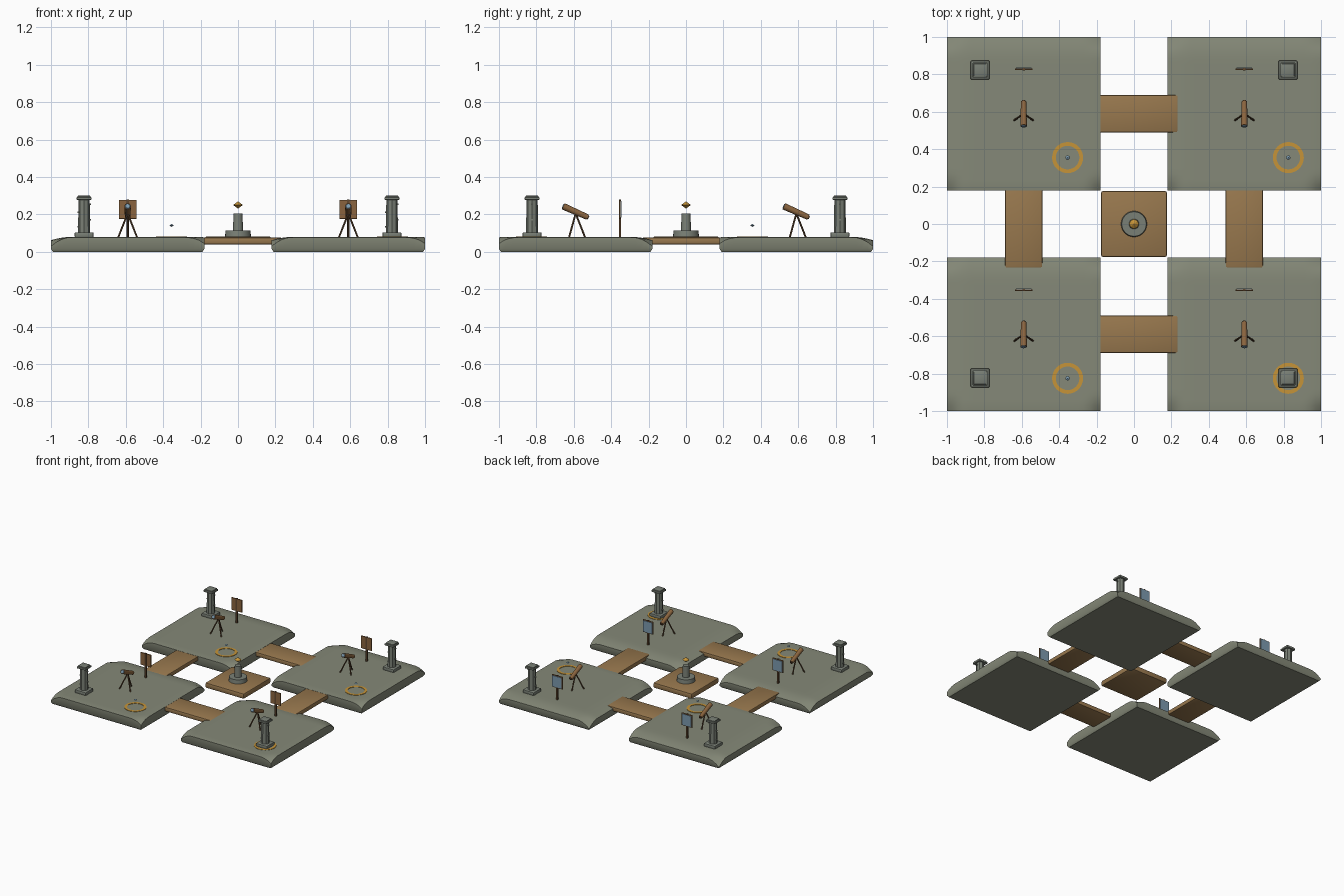
import bpy, bmesh, math
from mathutils import Vector, Matrix

if "Cube" in bpy.data.objects:
    bpy.data.objects.remove(bpy.data.objects["Cube"])


def srgb(r, g, b):
    f = lambda c: ((c / 255 + 0.055) / 1.055) ** 2.4 if c > 10 else c / 3294
    return (f(r), f(g), f(b), 1)


def mat(name, *c):
    m = bpy.data.materials.new(name)
    m.diffuse_color = srgb(*c)
    m.use_nodes = True
    m.node_tree.nodes["Principled BSDF"].inputs["Base Color"].default_value = m.diffuse_color
    return m


STONE = mat("moss stone", 133, 137, 120)
GREY = mat("grey stone", 122, 128, 118)
PLANK = mat("plank wood", 152, 120, 78)
WOOD = mat("brown wood", 138, 100, 62)
DARK = mat("dark wood", 98, 72, 48)
GOLD = mat("gold", 198, 148, 56)
GLASS = mat("blue glass", 125, 155, 175)


def finish(name, bm, *mats, smooth=35):
    bmesh.ops.recalc_face_normals(bm, faces=bm.faces)
    me = bpy.data.meshes.new(name)
    bm.to_mesh(me)
    bm.free()
    for m in mats:
        me.materials.append(m)
    ob = bpy.data.objects.new(name, me)
    bpy.context.collection.objects.link(ob)
    if smooth:
        bpy.context.view_layer.objects.active = ob
        ob.select_set(True)
        bpy.ops.object.shade_smooth_by_angle(angle=math.radians(smooth))
        ob.select_set(False)
    return ob


def box(name, c, s, m, bevel=0.0, seg=2):
    bm = bmesh.new()
    bmesh.ops.create_cube(bm, size=1, matrix=Matrix.Translation(c) @ Matrix.Diagonal((*s, 1)))
    if bevel:
        bmesh.ops.bevel(bm, geom=bm.edges[:], offset=bevel, segments=seg, profile=0.5, affect='EDGES')
    return finish(name, bm, m)


def rod(name, a, b, r1, m, r2=None, n=10):
    a, b = Vector(a), Vector(b)
    d = b - a
    bm = bmesh.new()
    M = Matrix.Translation((a + b) / 2) @ d.to_track_quat('Z', 'Y').to_matrix().to_4x4()
    bmesh.ops.create_cone(bm, cap_ends=True, segments=n, radius1=r1,
                          radius2=r1 if r2 is None else r2, depth=d.length, matrix=M)
    return finish(name, bm, m)


def gem(name, c, r, h, m, n=8):
    bm = bmesh.new()
    bmesh.ops.create_uvsphere(bm, u_segments=n, v_segments=2, radius=1,
                              matrix=Matrix.Translation(c) @ Matrix.Diagonal((r, r, h, 1)))
    return finish(name, bm, m, smooth=0)


# worn stone slab: top dips towards its edges and corners
def slab(cx, cy, h=0.41):
    bm = bmesh.new()
    bmesh.ops.create_grid(bm, x_segments=28, y_segments=28, size=h)
    dip = lambda d, amount, w: amount * max(0, 1 - d / w) ** 2
    for v in bm.verts:
        x, y = v.co.x, v.co.y
        z = 0.08 - dip(x + h, 0.018, 0.12) - dip(h - y, 0.018, 0.12)
        z -= dip(h - x, 0.003, 0.03) + dip(y + h, 0.003, 0.03)
        corner = math.hypot(h - abs(x), h - abs(y))
        v.co.z = z - dip(corner, 0.03, 0.1)
    rim = [e for e in bm.edges if e.is_boundary]
    for z, k in ((0.015, 1), (0, 0.975)):
        ext = bmesh.ops.extrude_edge_only(bm, edges=rim)["geom"]
        for v in ext:
            if isinstance(v, bmesh.types.BMVert):
                v.co = (v.co.x * k, v.co.y * k, z)
        rim = [e for e in ext if isinstance(e, bmesh.types.BMEdge) and e.is_boundary]
    bmesh.ops.contextual_create(bm, geom=rim)
    bmesh.ops.translate(bm, verts=bm.verts, vec=(cx, cy, 0))
    finish("stone_slab", bm, STONE, smooth=40)


# square-footed pillar with studs on its sides
def pillar(x, y):
    box("pillar_base", (x, y, 0.091), (0.1, 0.1, 0.026), GREY, 0.004)
    rod("pillar_shaft", (x, y, 0.1), (x, y, 0.285), 0.032, GREY, 0.03, 8)
    box("pillar_cap", (x, y, 0.285), (0.08, 0.08, 0.014), GREY, 0.003)
    box("pillar_top", (x, y, 0.294), (0.068, 0.068, 0.012), GREY, 0.003)
    for i, z in enumerate((0.135, 0.17, 0.21, 0.255)):
        box("pillar_stud", (x + 0.031 * (1 if i % 2 else -1), y, z), (0.01, 0.012, 0.008), GREY)


def telescope(x, y):
    back, front = Vector((x, y + 0.064, 0.185)), Vector((x, y - 0.066, 0.243))
    rod("telescope_tube", back, front, 0.015, WOOD, 0.018, 14)
    d = (front - back).normalized()
    rod("telescope_lens", front, front + d * 0.004, 0.015, GLASS, 0.012, 14)
    rod("telescope_eyepiece", back - d * 0.006, back, 0.01, DARK)
    for dx, dy in ((-0.05, -0.035), (0.05, -0.035), (0, 0.05)):
        rod("tripod_leg", (x + dx, y + dy, 0.078), (x, y, 0.205), 0.005, DARK, n=8)


# mirror board on a post: wood in front, glass behind
def board(x, y):
    box("board_post", (x, y, 0.178), (0.013, 0.012, 0.204), DARK)
    box("board_panel", (x, y, 0.227), (0.095, 0.008, 0.102), WOOD, 0.001, 1)
    box("board_glass", (x, y + 0.006, 0.227), (0.084, 0.006, 0.09), GLASS)


# flat ring with a small floating bead over it
def ring(x, y):
    bm = bmesh.new()
    n = 32
    rows = []
    for r, z in ((0.063, 0.078), (0.063, 0.083), (0.083, 0.083), (0.083, 0.078)):
        rows.append([bm.verts.new((x + r * math.cos(i * math.tau / n),
                                   y + r * math.sin(i * math.tau / n), z)) for i in range(n)])
    for k in range(4):
        a, b = rows[k], rows[(k + 1) % 4]
        for i in range(n):
            j = (i + 1) % n
            bm.faces.new((a[i], a[j], b[j], b[i]))
    finish("gold_ring", bm, GOLD)
    gem("ring_bead", (x, y, 0.141), 0.012, 0.008, GLASS)


for sx in (-1, 1):
    for sy in (-1, 1):
        cx, cy = 0.59 * sx, 0.59 * sy
        slab(cx, cy)
        pillar(0.823 * sx, 0.823 * sy)
        telescope(cx, cy)
        board(cx, cy + 0.237)
        ring(cx + 0.235, cy - 0.235)

# four bridges, ends tucked into the slabs
for s in (-1, 1):
    box("bridge_across", (0, 0.59 * s, 0.058), (0.47, 0.2, 0.036), PLANK, 0.008)
    box("bridge_along", (0.59 * s, 0, 0.058), (0.2, 0.47, 0.036), PLANK, 0.008)

# centre plinth with floating gem
box("centre_deck", (0, 0, 0.06), (0.352, 0.352, 0.044), PLANK, 0.01)
rod("plinth_disc", (0, 0, 0.078), (0, 0, 0.114), 0.07, GREY, 0.066, 24)
rod("plinth_column", (0, 0, 0.11), (0, 0, 0.204), 0.027, GREY, 0.024, 20)
gem("floating_gem", (0, 0, 0.25), 0.026, 0.019, GOLD)
